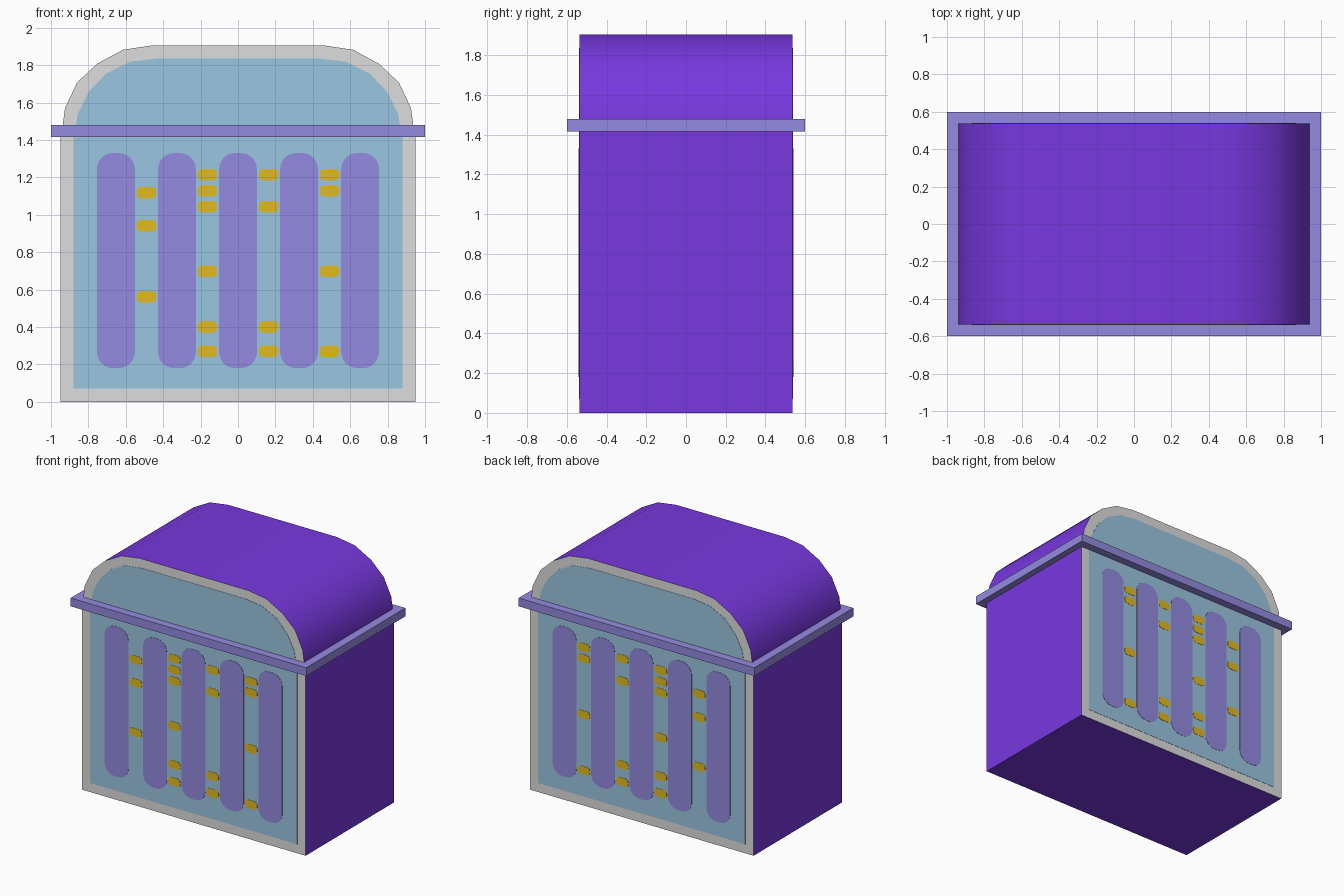
import bpy, bmesh, math

if "Cube" in bpy.data.objects:
    bpy.data.objects.remove(bpy.data.objects["Cube"])

DEPTH = 0.537          # half depth of the chest


def material(name, rgb):
    m = bpy.data.materials.new(name)
    lin = [((c / 255 + 0.055) / 1.055) ** 2.4 if c > 10 else c / 255 / 12.92 for c in rgb]
    m.diffuse_color = (*lin, 1)
    m.use_nodes = True
    m.node_tree.nodes["Principled BSDF"].inputs["Base Color"].default_value = m.diffuse_color
    return m


PURPLE = material("deep purple", (120, 56, 223))
LILAC = material("lilac", (149, 139, 225))
GREY = material("light grey", (222, 222, 222))
BLUE = material("pale blue", (154, 199, 225))
GOLD = material("gold", (225, 187, 33))


def prism(name, outline, y0, y1, mat, end_mat=None, mirror=False):
    """Extrude an (x, z) outline from y0 to y1; the ends may have their own colour."""
    bm = bmesh.new()
    face = bm.faces.new([bm.verts.new((x, y0, z)) for x, z in outline])
    ext = bmesh.ops.extrude_face_region(bm, geom=[face])
    verts = [v for v in ext["geom"] if isinstance(v, bmesh.types.BMVert)]
    bmesh.ops.translate(bm, verts=verts, vec=(0, y1 - y0, 0))
    bmesh.ops.recalc_face_normals(bm, faces=bm.faces)
    bm.normal_update()
    if end_mat:
        for f in bm.faces:
            f.material_index = int(abs(f.normal.y) > 0.5)
    me = bpy.data.meshes.new(name)
    bm.to_mesh(me)
    bm.free()
    me.materials.append(mat)
    if end_mat:
        me.materials.append(end_mat)
    me.shade_smooth()
    me.set_sharp_from_angle(angle=math.radians(30))
    ob = bpy.data.objects.new(name, me)
    bpy.context.collection.objects.link(ob)
    if mirror:
        mod = ob.modifiers.new("front and back", "MIRROR")
        mod.use_axis = (False, True, False)
    return ob


def rect(x, z0, z1):
    return [(-x, z0), (x, z0), (x, z1), (-x, z1)]


def rounded(cx, cz, hw, hh, r, steps=6):
    pts = []
    for q, (sx, sz) in enumerate([(1, 1), (-1, 1), (-1, -1), (1, -1)]):
        for i in range(steps + 1):
            a = math.pi / 2 * (q + i / steps)
            pts.append((cx + sx * (hw - r) + r * math.cos(a),
                        cz + sz * (hh - r) + r * math.sin(a)))
    return pts


def arch(half):
    """Mirror the right half of a lid profile."""
    return half + [(-x, z) for x, z in reversed(half)]


def plate(name, outline, mat, thick):
    prism(name, outline, -DEPTH + 0.002, -DEPTH - thick, mat, mirror=True)


# Body, rim and domed lid
prism("body", rect(0.95, 0, 1.44), -DEPTH, DEPTH, PURPLE, GREY)
prism("rim", rect(1.0, 1.416, 1.48), -0.6, 0.6, LILAC)
prism("lid", arch([(0.94, 1.45), (0.937, 1.48), (0.925, 1.57), (0.861, 1.706),
                   (0.754, 1.807), (0.615, 1.882), (0.46, 1.905)]),
      -DEPTH, DEPTH, PURPLE, GREY)

# Blue panels on front and back
plate("body_panel", rect(0.88, 0.07, 1.43), BLUE, 0.002)
plate("lid_panel", arch([(0.867, 1.46), (0.866, 1.48), (0.856, 1.54), (0.797, 1.658),
                         (0.706, 1.754), (0.578, 1.818), (0.435, 1.835)]), BLUE, 0.002)

# Upright lilac bars
for i in range(5):
    plate(f"bar_{i + 1}", rounded((i - 2) * 0.3265, 0.755, 0.101, 0.575, 0.085), LILAC, 0.004)

# Gold tabs in the gaps between the bars
tabs = [(1.118, 0.941, 0.561),
        (1.214, 1.128, 1.043, 0.698, 0.4, 0.27),
        (1.214, 1.043, 0.4, 0.27),
        (1.214, 1.128, 0.698, 0.27)]
for g, heights in enumerate(tabs):
    for k, z in enumerate(heights):
        plate(f"tab_{g + 1}_{k + 1}",
              rounded((g - 1.5) * 0.3265, z, 0.052, 0.031, 0.024, 4), GOLD, 0.004)
